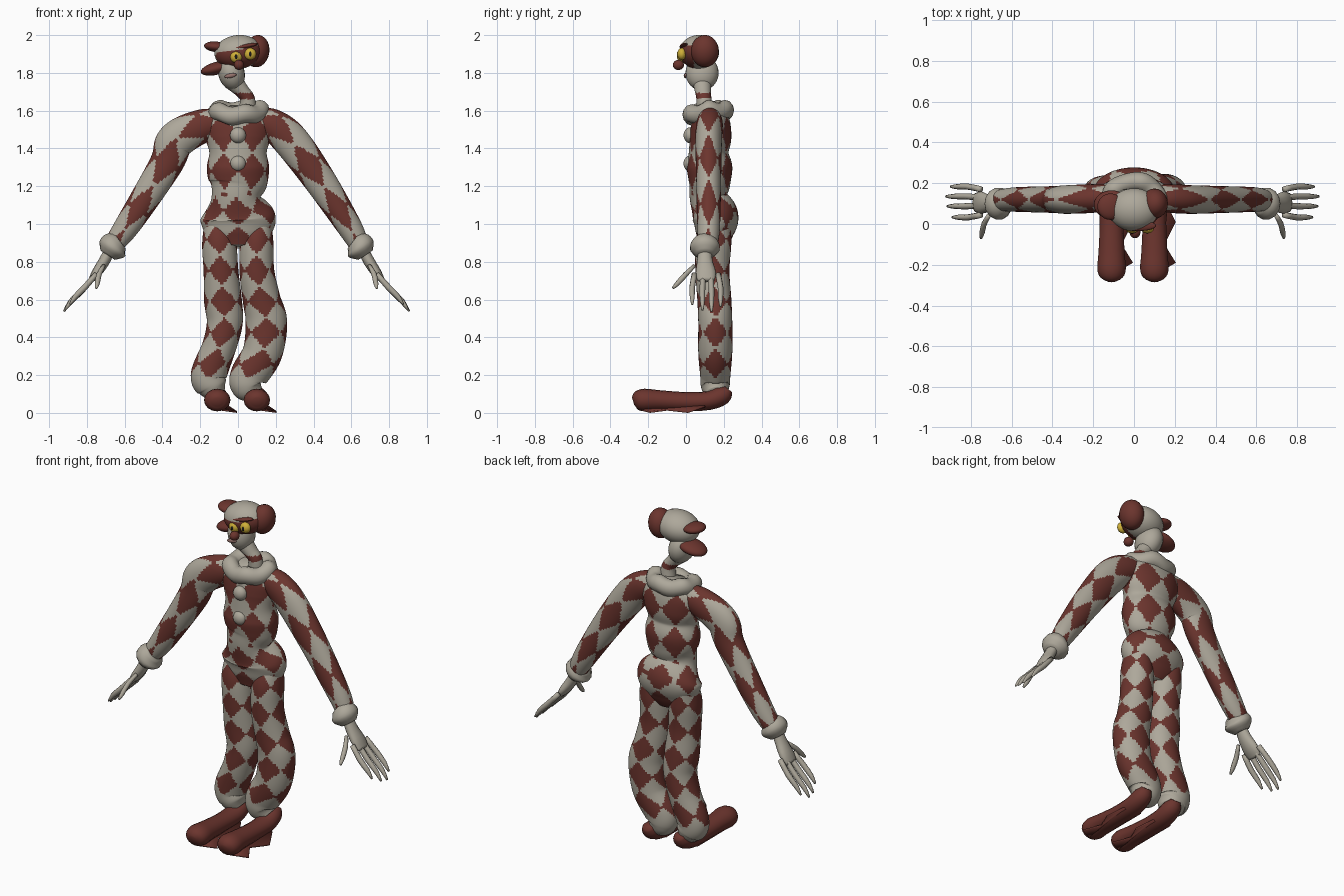
import bpy, bmesh, math
from mathutils import Vector, Matrix

if "Cube" in bpy.data.objects:
    bpy.data.objects.remove(bpy.data.objects["Cube"])


def material(name, rgb):
    m = bpy.data.materials.new(name)
    m.use_nodes = True
    m.diffuse_color = (*rgb, 1)
    m.node_tree.nodes["Principled BSDF"].inputs["Base Color"].default_value = (*rgb, 1)
    return m


CREAM = material("dusty cream", (0.42, 0.39, 0.325))
RED = material("dark red", (0.148, 0.035, 0.027))
YELLOW = material("eye yellow", (0.62, 0.43, 0.04))
BLACK = material("black", (0.01, 0.01, 0.01))
PINK = material("dull pink", (0.3, 0.17, 0.15))


def finish(name, bm, mats):
    mesh = bpy.data.meshes.new(name)
    bmesh.ops.recalc_face_normals(bm, faces=bm.faces)
    for f in bm.faces:
        f.smooth = True
    bm.to_mesh(mesh)
    bm.free()
    for m in mats:
        mesh.materials.append(m)
    obj = bpy.data.objects.new(name, mesh)
    bpy.context.collection.objects.link(obj)
    return obj


def spline(pts, steps):
    """Catmull-Rom samples through stations of any dimension."""
    out = []
    for i in range(len(pts) - 1):
        p = [pts[max(0, min(len(pts) - 1, i + k))] for k in (-1, 0, 1, 2)]
        for s in range(steps):
            t = s / steps
            out.append([b + 0.5 * t * (c - a + t * (2 * a - 5 * b + 4 * c - d + t * (3 * (b - c) + d - a)))
                        for a, b, c, d in zip(*p)])
    return out + [list(pts[-1])]


def loft(name, stations, mats, sides=10, steps=3, rule=None, ref=(0, 1, 0)):
    """Skin elliptical rings (x, y, z, radius across, radius along ref)."""
    rows = spline(stations, steps)
    centres = [Vector(r[:3]) for r in rows]
    ref = Vector(ref)
    bm = bmesh.new()
    rings, arc = [], [0]
    for i, row in enumerate(rows):
        t = (centres[min(i + 1, len(rows) - 1)] - centres[max(i - 1, 0)]).normalized()
        across = ref.cross(t).normalized()
        along = t.cross(across)
        if i:
            arc.append(arc[-1] + (centres[i] - centres[i - 1]).length)
        rings.append([bm.verts.new(centres[i] + across * row[3] * math.cos(a) + along * row[4] * math.sin(a))
                      for a in (math.tau * k / sides for k in range(sides))])
    for i in range(len(rings) - 1):
        for k in range(sides):
            n = (k + 1) % sides
            f = bm.faces.new((rings[i][k], rings[i][n], rings[i + 1][n], rings[i + 1][k]))
            if rule:
                f.material_index = rule(math.tau * (k + 0.5) / sides, (arc[i] + arc[i + 1]) / 2,
                                        f.calc_center_median())
    bm.faces.new(rings[0])
    bm.faces.new(rings[-1])
    return finish(name, bm, mats)


def ball(name, loc, size, mats, rule=None, tilt=0, segs=24):
    bm = bmesh.new()
    bmesh.ops.create_uvsphere(bm, u_segments=segs, v_segments=segs // 2, radius=1)
    bm.transform(Matrix.Translation(loc) @ Matrix.Rotation(tilt, 4, 'Y') @ Matrix.Diagonal((*size, 1)))
    if rule:
        for f in bm.faces:
            f.material_index = rule(f.calc_center_median())
    return finish(name, bm, mats)


def diamonds(angle, count, offset, height, period):
    """Harlequin check: 1 inside a red diamond, 0 in a cream one."""
    return int(math.cos(count * (angle + math.pi / 2) + offset) + math.cos(math.tau * height / period) > 0)


def torso_check(a, s, c):
    if c.z < 1.15:
        return diamonds(a, 6, 0, c.z - 1.07, .155)
    return diamonds(a, 6, math.pi, c.z - 1.28, .2)


SUIT = [CREAM, RED]

# Torso and hips
loft("torso", [(0, .14, .88, .11, .07), (0, .15, .95, .175, .1), (0, .155, 1.04, .197, .122),
               (-.01, .12, 1.14, .13, .1), (0, .125, 1.22, .155, .11), (0, .125, 1.3, .165, .12),
               (0, .12, 1.38, .152, .105), (0, .13, 1.46, .175, .11), (0, .13, 1.55, .18, .1),
               (0, .12, 1.62, .09, .07)], SUIT, 84, 9, torso_check)

# Trouser legs
LEGS = {
    "right_leg": [(-.11, .16, 1.0, .07, .08), (-.1, .145, .9, .09, .095), (-.09, .14, .75, .092, .09),
                  (-.08, .15, .6, .1, .09), (-.07, .155, .48, .095, .09), (-.1, .155, .35, .09, .09),
                  (-.155, .155, .2, .095, .08), (-.135, .155, .14, .08, .075), (-.11, .16, .1, .05, .055)],
    "left_leg": [(.11, .16, 1.0, .07, .08), (.1, .145, .9, .088, .095), (.1, .14, .75, .092, .09),
                 (.125, .15, .6, .1, .09), (.15, .155, .48, .11, .09), (.13, .155, .32, .105, .09),
                 (.06, .155, .2, .1, .08), (.055, .155, .14, .09, .075), (.09, .16, .1, .05, .055)]}
for name, path in LEGS.items():
    loft(name, path, SUIT, 64, 12,
         lambda a, s, c: diamonds(a, 4, 0, c.z - .92, .165) if c.z > .19 else 0)

# Long shoes with flared soles
for name, x in (("right", -.11), ("left", .1)):
    loft(name + "_shoe", [(x, .225, .125, .03, .025), (x, .195, .095, .052, .05), (x, .12, .065, .06, .05),
                          (x, 0, .06, .058, .05), (x, -.14, .066, .064, .054), (x, -.22, .068, .07, .06),
                          (x, -.262, .066, .055, .048), (x, -.28, .062, .02, .02)],
         [RED], 16, 3, ref=(0, 0, 1))
    bm = bmesh.new()
    sole = [bm.verts.new((x + dx, y, z)) for dx, y, z in
            ((-.05, .12, .03), (-.05, -.2, .03), (.02, -.24, .012), (.105, -.19, 0),
             (.05, -.1, .012), (.105, .01, 0), (.06, .1, .03))]
    solid = bmesh.ops.extrude_face_region(bm, geom=[bm.faces.new(sole)])
    bmesh.ops.translate(bm, vec=(0, 0, .009), verts=[v for v in solid["geom"] if isinstance(v, bmesh.types.BMVert)])
    finish(name + "_sole", bm, [RED])

# Sleeves with long diamonds
ARMS = {
    "left_sleeve": [(.09, .13, 1.54, .07, .06), (.18, .125, 1.525, .085, .07), (.28, .12, 1.44, .095, .07),
                    (.43, .12, 1.235, .085, .066), (.59, .12, .985, .066, .06), (.645, .115, .88, .05, .05)],
    "right_sleeve": [(-.09, .13, 1.54, .07, .06), (-.2, .125, 1.515, .09, .07), (-.33, .12, 1.44, .1, .07),
                     (-.385, .12, 1.31, .088, .066), (-.58, .12, 1.0, .068, .06), (-.67, .115, .88, .05, .05)]}
for name, path in ARMS.items():
    loft(name, path, SUIT, 56, 16,
         lambda a, s, c: diamonds(a, 4, 0, s - .11, .28))

# Cuffs, palms, fingers and thumbs
for side, sx, wx in (("left", 1, .645), ("right", -1, .66)):
    def px(x):
        return sx * (wx + x)
    loft(side + "_cuff", [(px(-.035), .1, .91, .05, .05), (px(-.01), .1, .89, .076, .075),
                          (px(.01), .1, .865, .076, .077), (px(.03), .1, .835, .045, .045)], [CREAM], 14, 3)
    loft(side + "_palm", [(px(.02), .1, .86, .028, .035), (px(.05), .1, .8, .03, .042),
                          (px(.09), .105, .74, .026, .054), (px(.12), .105, .7, .014, .045)], [CREAM], 12, 3)
    for i, (y, reach) in enumerate(((.045, .85), (.09, 1), (.13, 1.04), (.17, .9))):
        spread = (y - .105) * .2
        loft(f"{side}_finger_{i + 1}",
             [(px(.09), y, .735, .014, .015), (px(.09 + .07 * reach), y + spread, .735 - .08 * reach, .016, .015),
              (px(.09 + .13 * reach), y + spread, .735 - .14 * reach, .014, .013),
              (px(.09 + .165 * reach), y + spread, .735 - .19 * reach, .005, .006)], [CREAM], 8, 2)
    loft(side + "_thumb", [(px(.05), .045, .78, .01, .01), (px(.075), 0, .735, .014, .014),
                           (px(.085), -.045, .685, .013, .013), (px(.09), -.07, .66, .006, .006)], [CREAM], 8, 2)

# Ruffled collar, sagging at the front
bm = bmesh.new()
N, M = 48, 12
loops = []
for i in range(N):
    a = math.tau * i / N
    wave = math.cos(5 * a)
    droop = .024 * max(0, -math.sin(a))
    loops.append([bm.verts.new(((.112 + .05 * math.cos(b) + .004 * wave) * math.cos(a),
                                .118 + (.09 + .046 * math.cos(b) + .003 * wave) * math.sin(a),
                                1.6 - droop + .05 * math.sin(b) + .007 * wave))
                  for b in (math.tau * k / M for k in range(M))])
for i in range(N):
    for k in range(M):
        p, q, n = loops[i], loops[(i + 1) % N], (k + 1) % M
        bm.faces.new((p[k], q[k], q[n], p[n]))
finish("collar", bm, [CREAM])

# Pompoms on the chest
for i, z in enumerate((1.47, 1.32)):
    ball(f"pompom_{i + 1}", (0, .022, z), (.042, .035, .042), [CREAM])

# Neck, jaw and skull
loft("neck", [(.05, .1, 1.58, .05, .045), (.05, .095, 1.66, .04, .04), (.025, .09, 1.7, .038, .042),
              (-.02, .085, 1.75, .05, .05)], SUIT, 24, 6,
     lambda a, s, c: int(1.66 < c.z < 1.695))
ball("jaw", (-.035, .085, 1.8), (.07, .088, .095), SUIT, lambda c: int(c.z > 1.86 and c.y < .06), -.25)
ball("skull", (0, .07, 1.91), (.125, .105, .09), SUIT,
     lambda c: int(c.y < .04 and c.z < 1.925 + .2 * c.x), -.12, 48)
ball("lips", (-.04, -.002, 1.785), (.034, .01, .012), [PINK], tilt=-.2, segs=12)

# Hair tufts
ball("left_hair", (.1, .1, 1.915), (.066, .074, .086), [RED], tilt=.15)
ball("right_hair_top", (-.115, .085, 1.938), (.065, .065, .028), [RED], tilt=.1)
ball("right_hair_low", (-.11, .095, 1.825), (.09, .07, .034), [RED], tilt=-.25)
ball("brow", (.025, -.008, 1.938), (.085, .026, .012), [RED], tilt=-.2)

# Eyes and nose
for side, x, z in (("right", -.01, 1.885), ("left", .065, 1.9)):
    ball(side + "_eye", (x, -.022, z), (.032, .024, .032), [YELLOW], segs=20)
    ball(side + "_pupil", (x, -.044, z), (.008, .004, .012), [BLACK], segs=12)
ball("nose", (.005, -.04, 1.842), (.027, .03, .027), [RED], segs=16)
